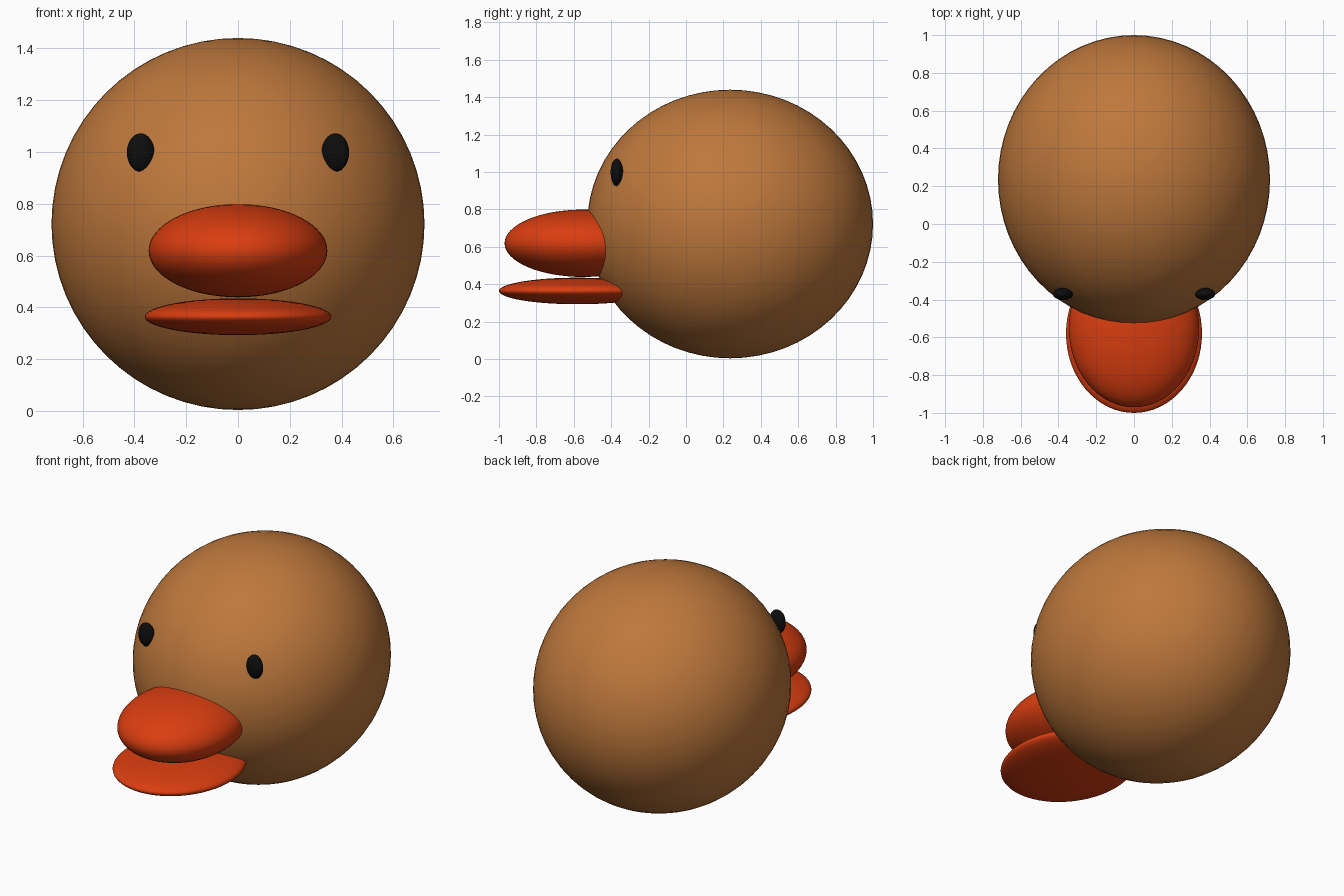
import bpy

if "Cube" in bpy.data.objects:
    bpy.data.objects.remove(bpy.data.objects["Cube"])


def material(name, rgb):
    m = bpy.data.materials.new(name)
    m.diffuse_color = (*rgb, 1.0)
    m.use_nodes = True
    m.node_tree.nodes["Principled BSDF"].inputs["Base Color"].default_value = m.diffuse_color
    return m


brown = material("brown", (0.515, 0.188, 0.045))
orange = material("orange red", (0.70, 0.047, 0.005))
black = material("black", (0.004, 0.004, 0.004))


def ellipsoid(name, center, radii, mat, segments=64, rings=32):
    bpy.ops.mesh.primitive_uv_sphere_add(segments=segments, ring_count=rings,
                                         radius=1, location=center)
    ob = bpy.context.object
    ob.name = name
    ob.scale = radii
    bpy.ops.object.transform_apply(location=False, rotation=False, scale=True)
    bpy.ops.object.shade_smooth()
    ob.data.materials.append(mat)
    return ob


# Round head
ellipsoid("head", (0, 0.236, 0.722), (0.72, 0.764, 0.718), brown)

# Beak halves, sunk into the head
ellipsoid("upper_beak", (0, -0.55, 0.619), (0.345, 0.42, 0.18), orange)
ellipsoid("lower_beak", (0, -0.58, 0.364), (0.36, 0.42, 0.071), orange)

# Flattened eyes, partly sunk into the head
for side, name in ((-1, "left_eye"), (1, "right_eye")):
    ellipsoid(name, (side * 0.376, -0.37, 0.998), (0.053, 0.033, 0.074), black, 32, 16)
